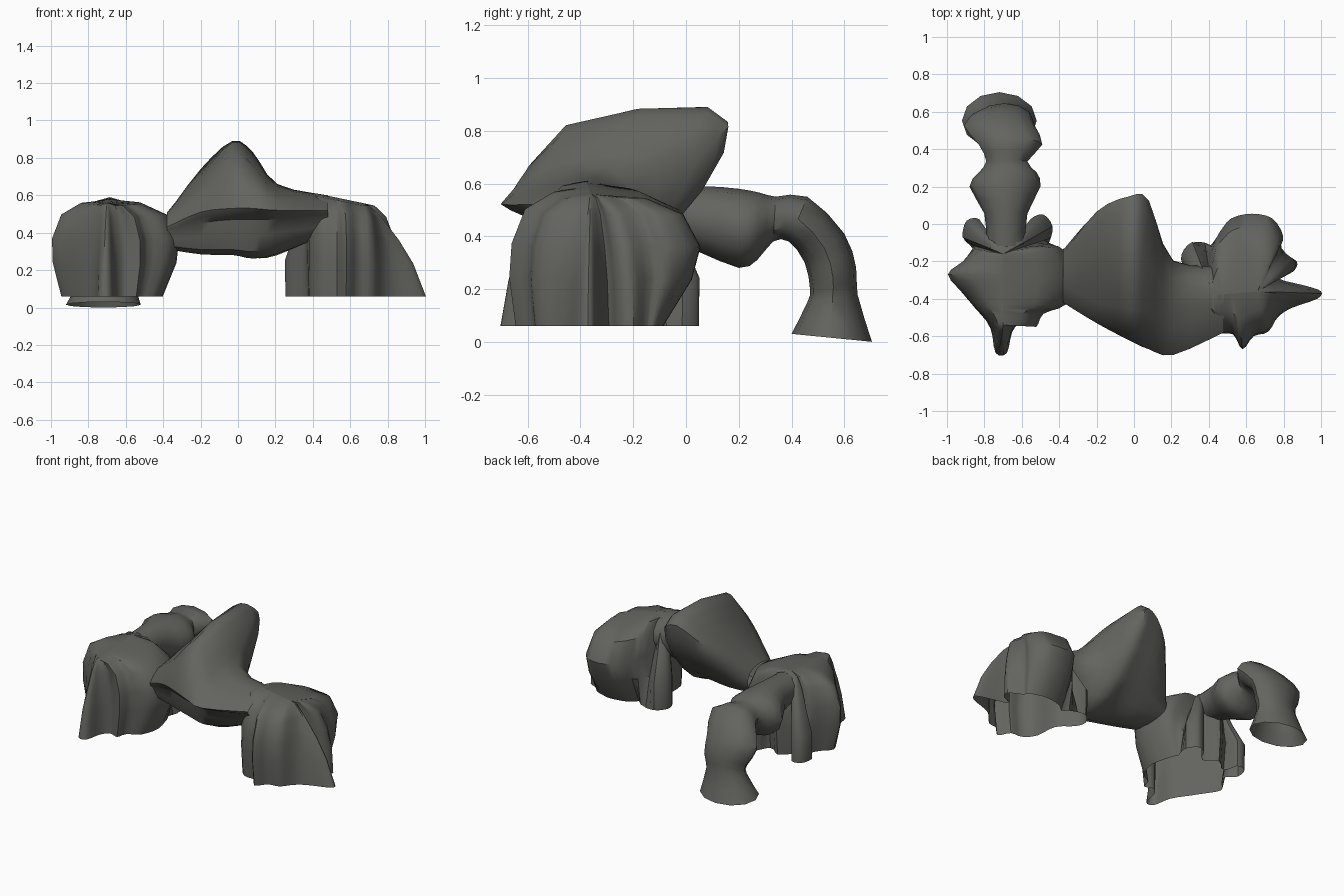
import bpy, bmesh, math
from mathutils import Vector

if "Cube" in bpy.data.objects:
    bpy.data.objects.remove(bpy.data.objects["Cube"])

rock = bpy.data.materials.new("dark_grey_rock")
rock.diffuse_color = (0.125, 0.125, 0.115, 1)
rock.use_nodes = True
rock.node_tree.nodes["Principled BSDF"].inputs["Base Color"].default_value = rock.diffuse_color


def spline(pts, n, closed):
    """Catmull-Rom resampling of a list of tuples."""
    m, out = len(pts), []
    for i in range(m if closed else m - 1):
        idx = [i - 1, i, i + 1, i + 2]
        idx = [j % m if closed else min(max(j, 0), m - 1) for j in idx]
        a, b, c, d = (pts[j] for j in idx)
        for k in range(n):
            t = k / n
            out.append(tuple(0.5 * (2 * q + (r - p) * t + (2 * p - 5 * q + 4 * r - s) * t * t
                             + (3 * q - p - 3 * r + s) * t ** 3) for p, q, r, s in zip(a, b, c, d)))
    if not closed:
        out.append(tuple(pts[-1]))
    return out


def skin(name, rings):
    """Tube of quads through equal rings, ends left open."""
    bm = bmesh.new()
    vs = [[bm.verts.new(p) for p in r] for r in rings]
    n = len(rings[0])
    for a, b in zip(vs, vs[1:]):
        for i in range(n):
            j = (i + 1) % n
            bm.faces.new((a[i], a[j], b[j], b[i]))
    bmesh.ops.remove_doubles(bm, verts=bm.verts, dist=0.0005)
    bmesh.ops.recalc_face_normals(bm, faces=bm.faces)
    me = bpy.data.meshes.new(name)
    bm.to_mesh(me)
    bm.free()
    me.materials.append(rock)
    ob = bpy.data.objects.new(name, me)
    bpy.context.collection.objects.link(ob)
    bpy.ops.object.select_all(action='DESELECT')
    ob.select_set(True)
    bpy.context.view_layer.objects.active = ob
    bpy.ops.object.shade_smooth_by_angle(angle=math.radians(40))
    return ob


# wall profiles: height fractions and outward scale, keyed by the outline's third value
HEIGHT = [0, .35, .6, .85, .97, 1]
PROFILES = [
    [.97, .98, .72, .5, .3, 0],    # -1 foot lobe
    [1, .8, .58, .3, .12, 0],      # 0 spike
    [.92, 1, .97, .8, .45, 0],     # 1 dome
    [.66, .92, 1, .84, .5, 0]]     # 2 undercut


def drape(name, outline, a, b, base=0.06, n=3):
    """Open-bottomed rock skirt below ridge a-b; outline = (x, y, profile)."""
    a, b = Vector(a), Vector(b)
    ab = (b - a).to_2d()
    pts = spline(outline, n, True)
    rings = []
    for lev, h in enumerate(HEIGHT):
        ring = []
        for x, y, k in pts:
            t = (Vector((x, y)) - a.to_2d()).dot(ab) / ab.length_squared
            c = a.lerp(b, min(max(t, 0), 1))
            k = min(max(k + 1, 0), 2.999)
            i = int(k)
            f = PROFILES[i][lev] * (1 - k + i) + PROFILES[i + 1][lev] * (k - i)
            ring.append((c.x + (x - c.x) * f, c.y + (y - c.y) * f, base + (c.z - base) * h))
        rings.append(ring)
    return skin(name, rings)


# right rock mass with side fins and a foot lobe
drape("right_rock_mass", [
    (1, -.36, 0), (.98, -.40, 0), (.85, -.45, .3), (.78, -.5, .6), (.72, -.58, .9), (.64, -.6, 1),
    (.58, -.67, 1), (.53, -.59, 1), (.45, -.58, 1), (.38, -.5, 1), (.36, -.33, 1), (.27, -.24, -.8),
    (.25, -.16, -1), (.31, -.09, -1), (.41, -.1, .6),
    (.46, -.04, 2), (.52, .03, 2), (.63, .055, 2), (.74, .03, 2), (.8, -.06, 1.5), (.79, -.13, 1),
    (.88, -.19, .6), (.86, -.25, .5), (.78, -.29, .4), (.92, -.33, .1)],
    (.42, -.38, .61), (.66, -.36, .56))

# left rock mass with front fin and two foot lobes
drape("left_rock_mass", [
    (-.74, -.69, 0), (-.68, -.69, 0), (-.65, -.58, .4), (-.6, -.53, .9), (-.52, -.55, 1.2),
    (-.48, -.48, 1.4), (-.36, -.43, 1.6), (-.31, -.3, 1.6), (-.37, -.14, 1.5), (-.44, -.1, .8),
    (-.43, -.01, -1), (-.48, .055, -1), (-.55, .03, -1), (-.6, -.05, 1), (-.7, .01, 1), (-.8, -.06, 1),
    (-.83, .03, -1), (-.9, .02, -1), (-.92, -.07, -1), (-.87, -.13, .8), (-.92, -.2, 1.3),
    (-1, -.27, 1.4), (-.92, -.37, 1.2), (-.85, -.45, 1), (-.77, -.56, .5)],
    (-.7, -.54, .56), (-.7, -.16, .58))

# bridge: x, then lip, front crest, back crest, back, back low, bottom, front low, under lip (y, z)
bridge = [
    (-.38, (-.42, .43), (-.33, .5), (-.2, .5), (-.14, .45), (-.15, .36), (-.25, .31), (-.38, .33), (-.4, .39)),
    (-.2, (-.53, .51), (-.42, .64), (0, .74), (.06, .62), (-.1, .4), (-.25, .29), (-.42, .31), (-.47, .45)),
    (-.03, (-.62, .53), (-.45, .82), (.07, .89), (.135, .73), (-.05, .44), (-.3, .29), (-.48, .31), (-.53, .47)),
    (.08, (-.67, .53), (-.47, .76), (.05, .83), (.11, .69), (-.08, .42), (-.3, .265), (-.5, .3), (-.56, .47)),
    (.21, (-.7, .52), (-.55, .61), (-.3, .66), (-.2, .55), (-.22, .42), (-.35, .28), (-.52, .33), (-.6, .47)),
    (.48, (-.58, .52), (-.48, .57), (-.36, .6), (-.24, .53), (-.24, .42), (-.36, .4), (-.5, .4), (-.55, .48))]
flat = [(s[0],) + tuple(c for p in s[1:] for c in p) for s in bridge]
rings = []
for s in spline(flat, 3, False):
    loop = spline([(s[i], s[i + 1]) for i in range(1, 17, 2)], 2, True)
    rings.append([(s[0], y, z) for y, z in loop])
skin("bridge_ridge", rings)

# back arch: top y, z, bottom y, z, left x, right x
arch = [
    (-.12, .58, -.08, .38, -.79, -.58), (.06, .59, .05, .34, -.80, -.57), (.2, .58, .2, .28, -.88, -.5),
    (.28, .565, .27, .31, -.83, -.52), (.34, .55, .33, .38, -.79, -.57), (.46, .55, .39, .38, -.83, -.49),
    (.6, .41, .45, .3, -.91, -.53), (.645, .28, .47, .2, -.85, -.54), (.65, .18, .46, .15, -.84, -.56),
    (.705, 0, .4, .03, -.92, -.52)]
rings = []
for ty, tz, by, bz, x0, x1 in spline(arch, 2, False):
    ring = []
    for i in range(12):
        c, s = math.cos(i * math.pi / 6), math.sin(i * math.pi / 6)
        ring.append(((x0 + x1) / 2 + (x1 - x0) / 2 * c, (ty + by) / 2 + (ty - by) / 2 * s,
                     max(0, (tz + bz) / 2 + (tz - bz) / 2 * s)))
    rings.append(ring)
skin("back_arch", rings)
